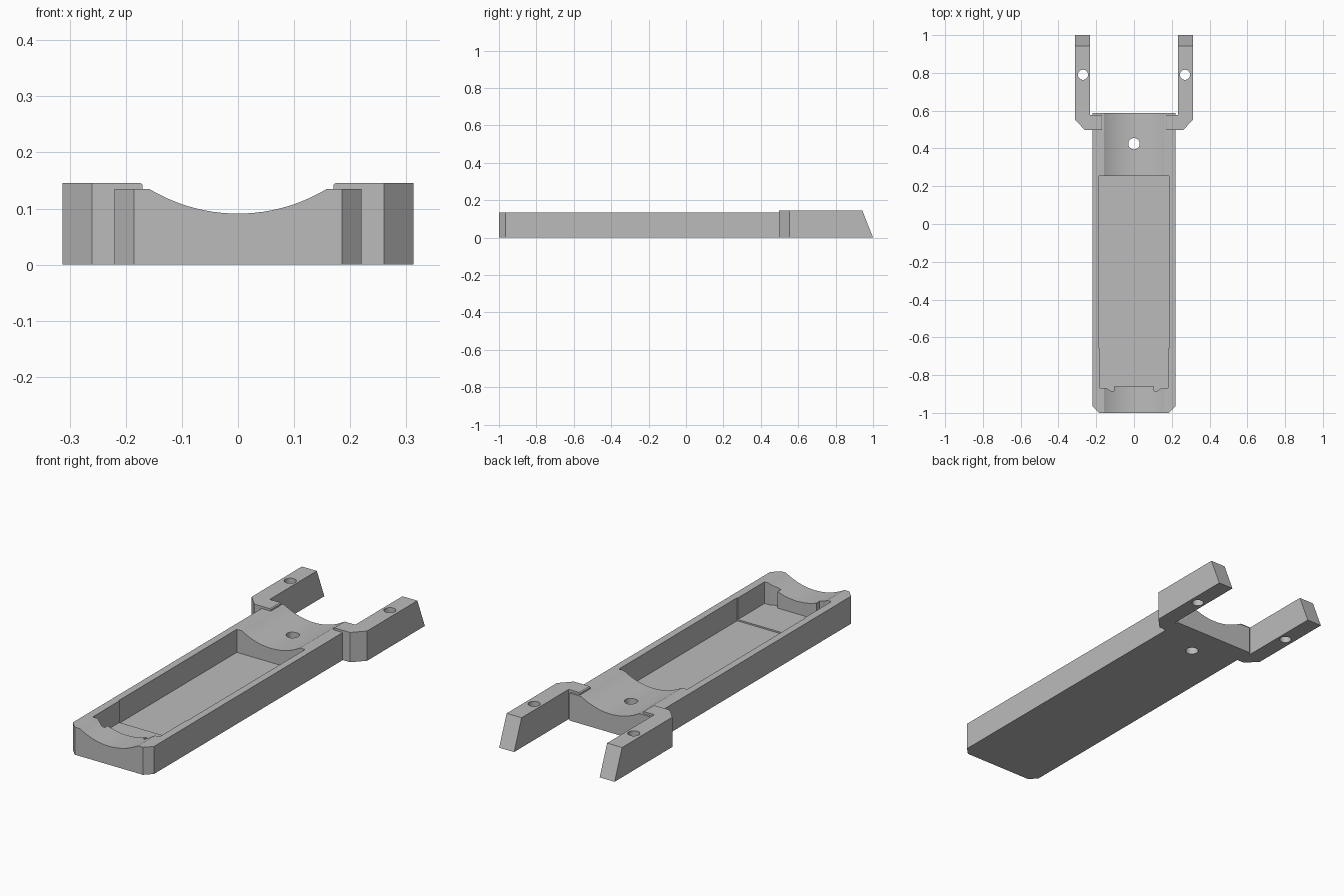
import bpy
import bmesh
import math
from mathutils import Matrix, Vector

default = bpy.data.objects.get("Cube")
if default:
    bpy.data.objects.remove(default, do_unlink=True)

grey = bpy.data.materials.new("plain grey")
grey.use_nodes = True
COLOUR = (0.5, 0.5, 0.5, 1)
grey.diffuse_color = COLOUR
grey.node_tree.nodes["Principled BSDF"].inputs["Base Color"].default_value = COLOUR


def finish(name, bm):
    bmesh.ops.recalc_face_normals(bm, faces=bm.faces[:])
    mesh = bpy.data.meshes.new(name)
    bm.to_mesh(mesh)
    bm.free()
    mesh.materials.append(grey)
    obj = bpy.data.objects.new(name, mesh)
    bpy.context.collection.objects.link(obj)
    return obj


def prism(name, outline, z0, z1):
    """Extrude an outline in the ground plane between two heights."""
    bm = bmesh.new()
    face = bm.faces.new([bm.verts.new((x, y, z0)) for x, y in outline])
    new = bmesh.ops.extrude_face_region(bm, geom=[face])["geom"]
    top = [v for v in new if isinstance(v, bmesh.types.BMVert)]
    bmesh.ops.translate(bm, verts=top, vec=(0, 0, z1 - z0))
    return finish(name, bm)


def cylinder(name, radius, length, centre, segments, along_y=False):
    bm = bmesh.new()
    turn = Matrix.Rotation(math.pi / 2 if along_y else 0, 4, "X")
    bmesh.ops.create_cone(bm, cap_ends=True, segments=segments, radius1=radius,
                          radius2=radius, depth=length,
                          matrix=Matrix.Translation(Vector(centre)) @ turn)
    return finish(name, bm)


def cut(obj, cutter):
    """Subtract the cutter, apply the result and discard the cutter."""
    cutter.hide_render = True
    mod = obj.modifiers.new("cut", "BOOLEAN")
    mod.operation = "DIFFERENCE"
    mod.solver = "EXACT"
    mod.object = cutter
    bpy.context.view_layer.update()
    graph = bpy.context.evaluated_depsgraph_get()
    mesh = bpy.data.meshes.new_from_object(obj.evaluated_get(graph))
    obj.modifiers.clear()
    obj.data = mesh
    bpy.data.objects.remove(cutter, do_unlink=True)


def cut_groove(obj):
    cut(obj, cylinder("groove_cutter", 0.306, 2.4, (0, 0, 0.397), 128, True))


def cut_hole(obj, x, y, radius):
    cut(obj, cylinder("hole_cutter", radius, 0.6, (x, y, 0.1), 32))


# Long tray body with chamfered front corners
W, C = 0.22, 0.035
body = prism("tray_body", [(C - W, -1), (W - C, -1), (W, C - 1), (W, 0.587),
                           (-W, 0.587), (-W, C - 1)], 0, 0.135)
cut_groove(body)

# Pocket with two small notches in its front wall
P = 0.185
half = [(0.105, -0.86), (0.105, -0.885), (0.12, -0.885), (0.15, -0.867), (P - 0.004, -0.867),
        (P - 0.004, -0.66), (P, -0.66), (P, 0.255)]
outline = half + [(-x, y) for x, y in reversed(half)]
cut(body, prism("pocket_cutter", outline, 0.029, 0.4))

# Slightly deeper floor behind the front step
cut(body, prism("floor_cutter", [(-P, -0.66), (P, -0.66), (P, 0.255), (-P, 0.255)],
                0.022, 0.4))
cut_hole(body, 0, 0.425, 0.03)

# Fork arms, mirrored left and right
parts = [body]
for side, label in ((1, "left"), (-1, "right")):
    shape = [(0.17, 0.497), (0.26, 0.497), (0.313, 0.553), (0.313, 1),
             (0.232, 1), (0.232, 0.577), (0.17, 0.577)]
    arm = prism(label + "_fork_arm", [(side * x, y) for x, y in shape], 0, 0.146)
    # Sloping tip
    for v in arm.data.vertices:
        if v.co.y > 0.99 and v.co.z > 0.1:
            v.co.y = 0.942
    cut_groove(arm)
    cut_hole(arm, side * 0.27, 0.79, 0.027)
    parts.append(arm)

# Smooth curved surfaces, sharp edges elsewhere
bpy.ops.object.select_all(action="DESELECT")
for obj in parts:
    obj.select_set(True)
bpy.context.view_layer.objects.active = body
bpy.ops.object.shade_smooth_by_angle(angle=math.radians(25))
